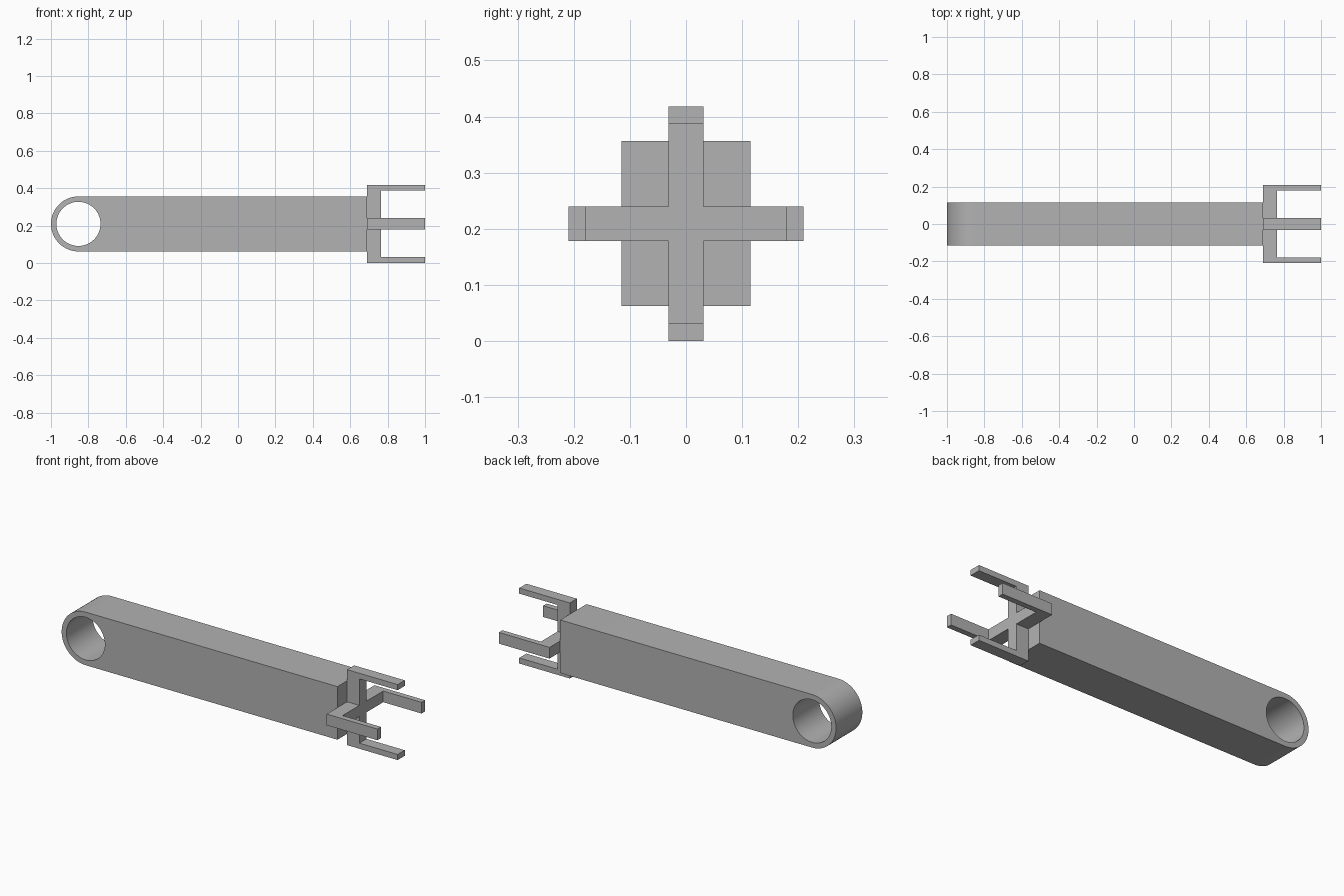
import bpy, bmesh, math
from mathutils import Vector, Matrix

cube = bpy.data.objects.get("Cube")
if cube:
    bpy.data.objects.remove(cube, do_unlink=True)

GREY = (0.447, 0.447, 0.447, 1)
grey = bpy.data.materials.new("light grey")
grey.use_nodes = True
grey.diffuse_color = GREY
grey.node_tree.nodes["Principled BSDF"].inputs["Base Color"].default_value = GREY

MID_Z = 0.209
JOINT_X = 0.69


def finish(bm, name):
    bmesh.ops.recalc_face_normals(bm, faces=bm.faces)
    mesh = bpy.data.meshes.new(name)
    bm.to_mesh(mesh)
    bm.free()
    mesh.materials.append(grey)
    obj = bpy.data.objects.new(name, mesh)
    bpy.context.collection.objects.link(obj)
    bpy.ops.object.select_all(action='DESELECT')
    obj.select_set(True)
    bpy.context.view_layer.objects.active = obj
    bpy.ops.object.shade_smooth_by_angle(angle=math.radians(30))
    return obj


def extrude(bm, faces, offset):
    """Extrude faces and return the new cap faces."""
    geom = bmesh.ops.extrude_face_region(bm, geom=faces)["geom"]
    verts = [g for g in geom if isinstance(g, bmesh.types.BMVert)]
    bmesh.ops.translate(bm, verts=verts, vec=offset)
    return [g for g in geom if isinstance(g, bmesh.types.BMFace)]


def arc(centre, radius, start, end, steps):
    angles = [start + (end - start) * i / steps for i in range(steps + 1)]
    return [(centre + radius * math.cos(a), MID_Z + radius * math.sin(a)) for a in angles]


# Arm: rounded bar outline with a round eye, extruded across its width
RADIUS, HOLE, HALF_WIDTH = 0.147, 0.118, 0.115
eye_x = RADIUS - 1
outline = arc(eye_x, RADIUS, math.pi / 2, math.pi * 1.5, 32)
outline += [(JOINT_X, MID_Z - RADIUS), (JOINT_X, MID_Z + RADIUS)]
hole = arc(eye_x, HOLE, 0, math.tau, 64)[:-1]

bm = bmesh.new()
edges = []
for loop in (outline, hole):
    verts = [bm.verts.new((x, -HALF_WIDTH, z)) for x, z in loop]
    edges += [bm.edges.new((verts[i - 1], verts[i])) for i in range(len(verts))]
bmesh.ops.triangle_fill(bm, edges=edges, use_beauty=True, normal=(0, -1, 0))
extrude(bm, bm.faces[:], (0, 2 * HALF_WIDTH, 0))
finish(bm, "arm")

# Cross with four prongs: plus-shaped plate whose tips are pulled forward
BAR, INNER, OUTER = 0.031, 0.178, 0.209
PLATE, PRONG = 0.075, 0.235
bm = bmesh.new()


def patch(low, high, turn):
    corners = [(-BAR, low), (BAR, low), (BAR, high), (-BAR, high)]
    rotation = Matrix.Rotation(turn, 3, 'X')
    return bm.faces.new([bm.verts.new(rotation @ Vector((0, y, z))) for y, z in corners])


patch(-BAR, BAR, 0)
for quarter in range(4):
    turn = quarter * math.pi / 2
    patch(BAR, INNER, turn)
    patch(INNER, OUTER, turn)
bmesh.ops.remove_doubles(bm, verts=bm.verts, dist=0.0005)
front = extrude(bm, bm.faces[:], (PLATE, 0, 0))
tips = [f for f in front if f.calc_center_median().length > INNER]
extrude(bm, tips, (PRONG, 0, 0))
bmesh.ops.recalc_face_normals(bm, faces=bm.faces)
bmesh.ops.dissolve_limit(bm, angle_limit=0.01, verts=bm.verts, edges=bm.edges)
bmesh.ops.translate(bm, verts=bm.verts, vec=(JOINT_X, 0, MID_Z))
finish(bm, "pronged_cross")
